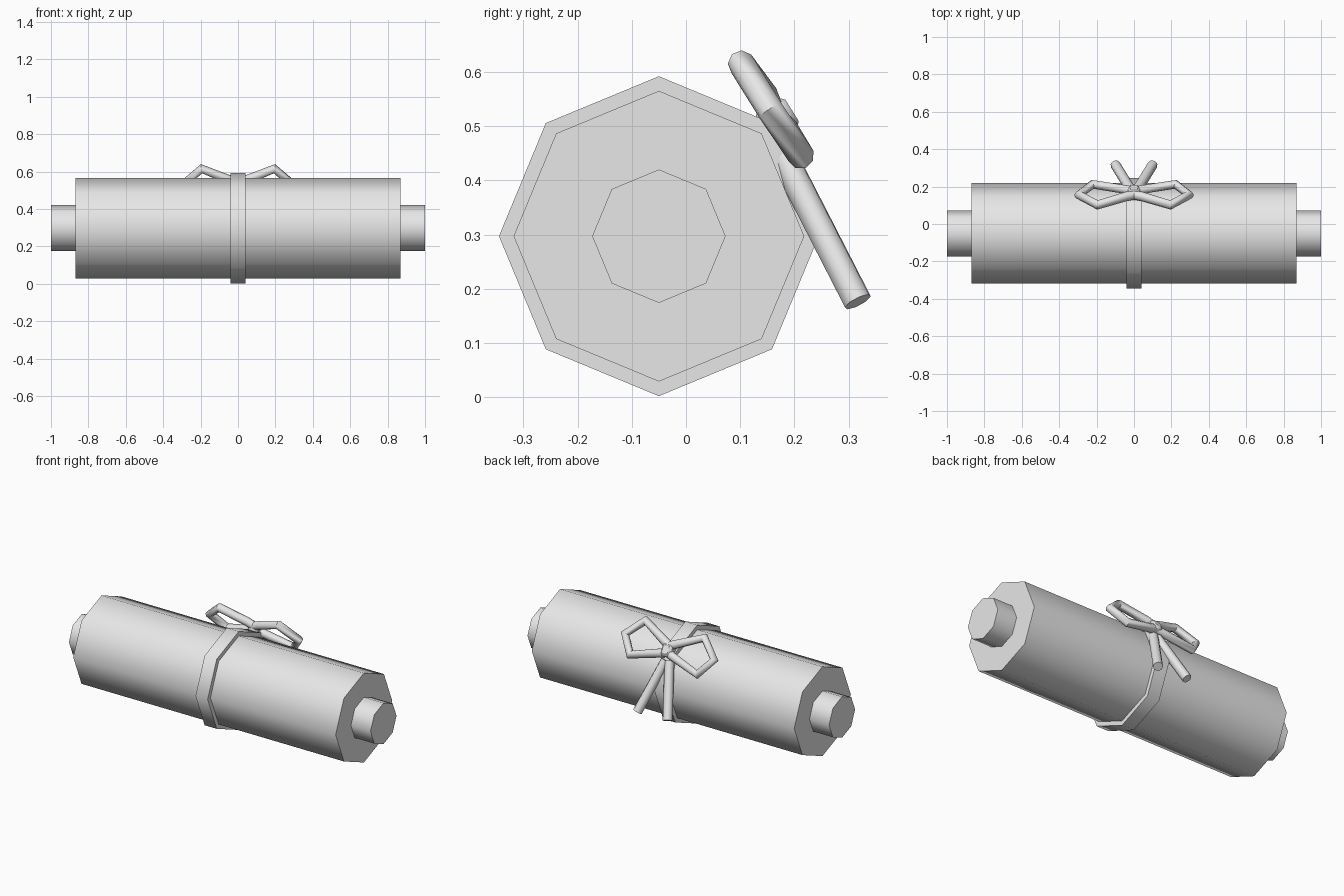
import bpy
import math
from mathutils import Matrix

if "Cube" in bpy.data.objects:
    bpy.data.objects.remove(bpy.data.objects["Cube"])

AXIS_Y, AXIS_Z = -0.05, 0.297   # centre line of the roll

grey = bpy.data.materials.new("plain grey")
grey.diffuse_color = (0.8, 0.8, 0.8, 1)
grey.use_nodes = True
grey.node_tree.nodes["Principled BSDF"].inputs["Base Color"].default_value = grey.diffuse_color


def finish(name, angle):
    ob = bpy.context.object
    ob.name = name
    ob.data.materials.clear()
    ob.data.materials.append(grey)
    bpy.ops.object.shade_smooth_by_angle(angle=math.radians(angle))
    return ob


def octagon_bar(name, radius, length):
    """Eight-sided bar along x with a corner pointing up."""
    bpy.ops.mesh.primitive_cylinder_add(vertices=8, radius=radius, depth=length)
    ob = bpy.context.object
    ob.data.transform(Matrix.Rotation(math.pi / 2, 4, 'Y'))
    ob.location = (0, AXIS_Y, AXIS_Z)
    return finish(name, 60)


def cord(name, points, radius):
    """Eight-sided capped tube through the points."""
    cu = bpy.data.curves.new(name, 'CURVE')
    cu.dimensions = '3D'
    cu.bevel_depth = radius
    cu.bevel_resolution = 2
    cu.use_fill_caps = True
    sp = cu.splines.new('POLY')
    sp.points.add(len(points) - 1)
    for p, co in zip(sp.points, points):
        p.co = (*co, 1)
    ob = bpy.data.objects.new(name, cu)
    bpy.context.collection.objects.link(ob)
    bpy.ops.object.select_all(action='DESELECT')
    ob.select_set(True)
    bpy.context.view_layer.objects.active = ob
    bpy.ops.object.convert(target='MESH')
    return finish(name, 60)


# Rolled paper, inner rod and tie band
octagon_bar("paper_roll", 0.268, 1.74)
octagon_bar("inner_rod", 0.123, 2.0)
octagon_bar("tie_band", 0.295, 0.08)

# Bow loops and hanging tails on both sides
loop = [(0.0, 0.155, 0.535), (0.04, 0.148, 0.553), (0.195, 0.102, 0.615),
        (0.295, 0.155, 0.530), (0.222, 0.212, 0.445), (0.03, 0.182, 0.495),
        (0.0, 0.178, 0.505)]
tail = [(0.012, 0.174, 0.455), (0.10, 0.317, 0.176)]
for side, s in (("left", -1), ("right", 1)):
    cord("bow_loop_" + side, [(s * x, y, z) for x, y, z in loop], 0.025)
    cord("bow_tail_" + side, [(s * x, y, z) for x, y, z in tail], 0.027)

# Knot in the middle of the bow
bpy.ops.mesh.primitive_cube_add(size=1)
knot = bpy.context.object
knot.scale = (0.065, 0.065, 0.075)
bpy.ops.object.transform_apply(location=False, rotation=False, scale=True)
knot.location = (0, 0.168, 0.512)
knot.rotation_euler = (math.radians(32), 0, 0)
bev = knot.modifiers.new("soft_corners", 'BEVEL')
bev.width = 0.014
bev.segments = 1
finish("bow_knot", 30)
